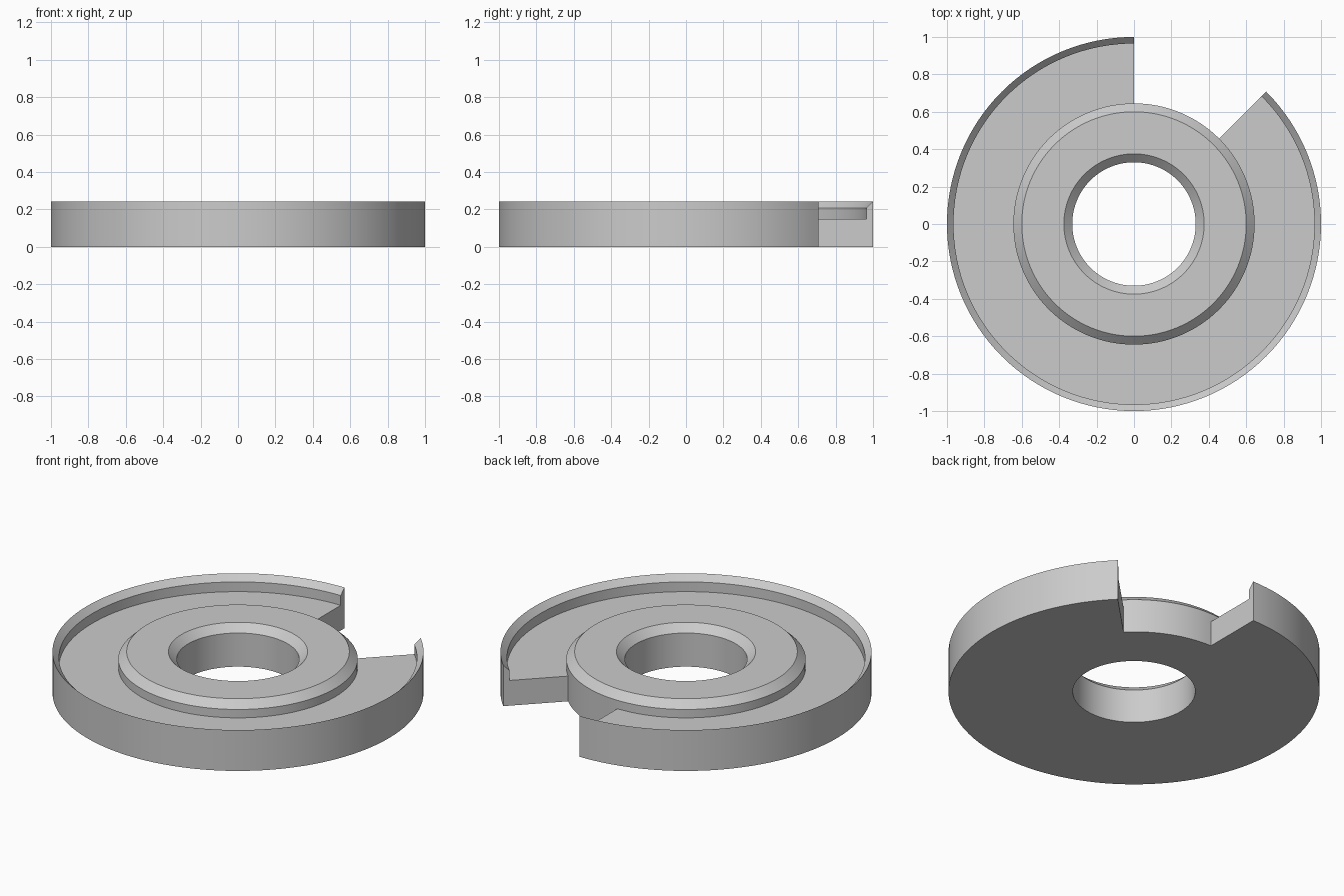
import bpy
import bmesh
from math import cos, sin, tau, radians

cube = bpy.data.objects.get("Cube")
if cube:
    bpy.data.objects.remove(cube, do_unlink=True)

SEGMENTS = 128
NOTCH = range(SEGMENTS // 8, SEGMENTS // 4)   # 45 to 90 degrees
HEIGHT = 0.243

# Cross-sections as (radius, z); the two share the hub's outer wall
hub = [(0.645, 0), (0.33, 0), (0.33, 0.2), (0.375, HEIGHT),
       (0.6, HEIGHT), (0.645, 0.2), (0.645, 0.15)]
flange = [hub[-1], (0.965, 0.15), (0.965, 0.208), (1, HEIGHT), (1, 0), hub[0]]

steel = bpy.data.materials.new("grey_steel")
steel.use_nodes = True
grey = (0.6, 0.6, 0.6, 1)
steel.diffuse_color = grey
steel.node_tree.nodes["Principled BSDF"].inputs["Base Color"].default_value = grey

bm = bmesh.new()
rings = {}


def ring(point):
    """Circle of vertices for one profile point, made once."""
    if point not in rings:
        r, z = point
        rings[point] = [bm.verts.new((r * cos(tau * i / SEGMENTS),
                                      r * sin(tau * i / SEGMENTS), z))
                        for i in range(SEGMENTS)]
    return rings[point]


def sweep(profile, steps):
    """Revolve an open profile through the given angular steps."""
    for a, b in zip(profile, profile[1:]):
        ra, rb = ring(a), ring(b)
        for i in steps:
            j = (i + 1) % SEGMENTS
            bm.faces.new((ra[i], ra[j], rb[j], rb[i]))


# Chamfered hub all round, dished flange with rim outside the notch
sweep(hub, range(SEGMENTS))
sweep(flange, [i for i in range(SEGMENTS) if i not in NOTCH])

# Hub wall exposed in the notch, and the flat ends of the flange
sweep([hub[-1], hub[0]], NOTCH)
for end in (NOTCH.start, NOTCH.stop):
    bm.faces.new([ring(p)[end] for p in flange])

bmesh.ops.delete(bm, geom=[v for v in bm.verts if not v.link_faces], context='VERTS')
bmesh.ops.recalc_face_normals(bm, faces=bm.faces)

mesh = bpy.data.meshes.new("notched_disc")
bm.to_mesh(mesh)
bm.free()
mesh.materials.append(steel)
disc = bpy.data.objects.new("notched_disc", mesh)
bpy.context.collection.objects.link(disc)

bpy.ops.object.select_all(action='DESELECT')
disc.select_set(True)
bpy.context.view_layer.objects.active = disc
bpy.ops.object.shade_smooth_by_angle(angle=radians(30))
